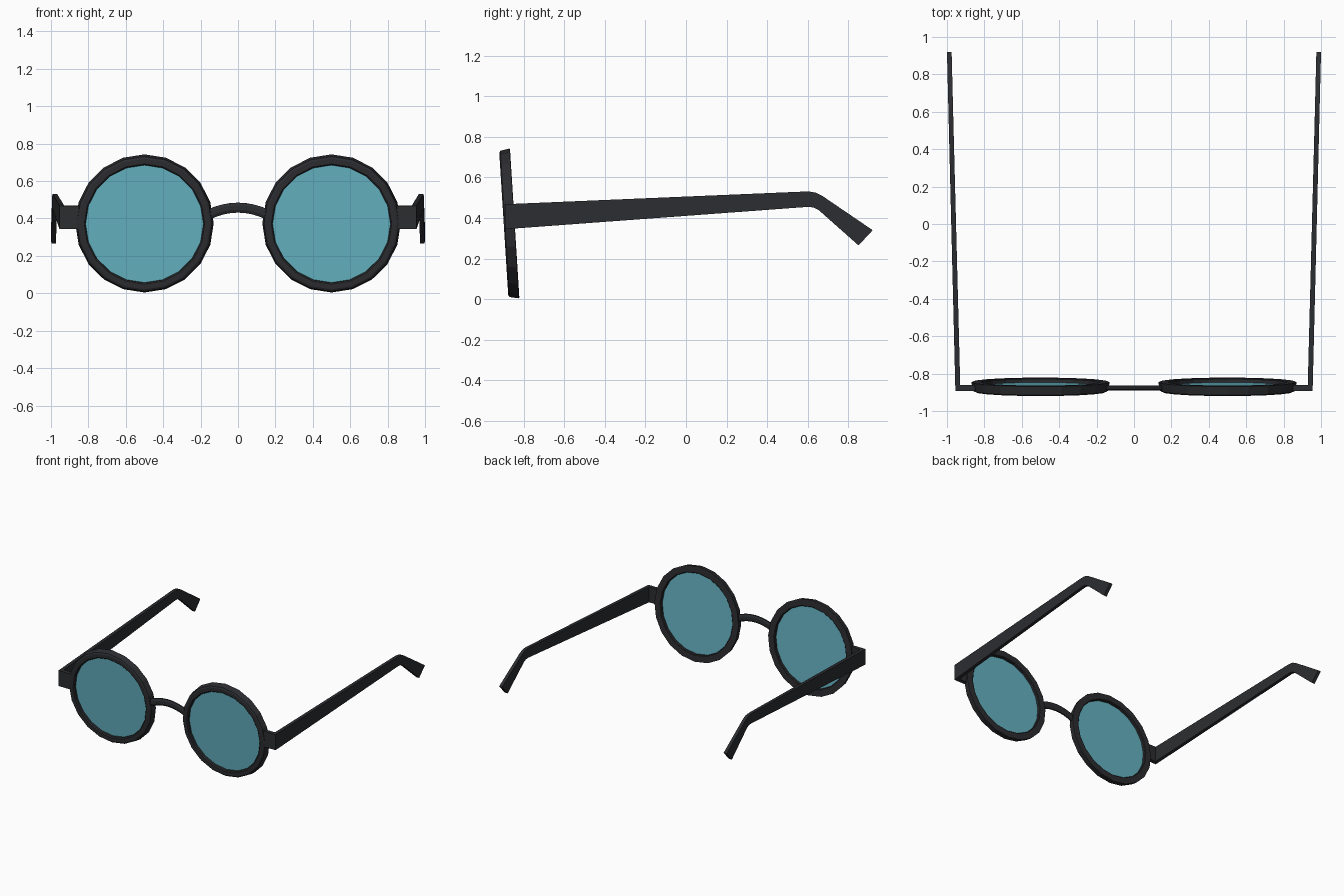
import bpy, bmesh, math
from mathutils import Matrix, Vector

if "Cube" in bpy.data.objects:
    bpy.data.objects.remove(bpy.data.objects["Cube"])


def material(name, color):
    m = bpy.data.materials.new(name)
    m.diffuse_color = color
    m.use_nodes = True
    m.node_tree.nodes["Principled BSDF"].inputs["Base Color"].default_value = m.diffuse_color
    return m


FRAME = material("dark_frame", (0.025, 0.026, 0.03, 1))
GLASS = material("tinted_glass", (0.13, 0.45, 0.54, 0.75))
SIDES = 20
TILT = Matrix.Translation((0.5, -0.871, 0.372)) @ Matrix.Rotation(math.radians(3.6), 4, 'X')


def finish(name, bm, mat, mirror=True):
    bmesh.ops.recalc_face_normals(bm, faces=bm.faces)
    me = bpy.data.meshes.new(name)
    bm.to_mesh(me)
    bm.free()
    me.materials.append(mat)
    ob = bpy.data.objects.new(name, me)
    bpy.context.collection.objects.link(ob)
    if mirror:
        mod = ob.modifiers.new("Mirror", 'MIRROR')
        mod.use_mirror_merge = False
    return ob


def loft(bm, sections, closed=False):
    """Join equal-sized loops of points into a skin, capped unless closed."""
    rings = [[bm.verts.new(p) for p in s] for s in sections]
    n = len(rings[0])
    for i in range(len(rings) if closed else len(rings) - 1):
        a, b = rings[i], rings[(i + 1) % len(rings)]
        for j in range(n):
            k = (j + 1) % n
            bm.faces.new((a[j], a[k], b[k], b[j]))
    if not closed:
        bm.faces.new(rings[0])
        bm.faces.new(rings[-1])


def on_circle(r, y, i):
    a = 2 * math.pi * i / SIDES
    return TILT @ Vector((r * math.sin(a), y, r * math.cos(a)))


# Round rims: lathed (radius, depth) profile
rim = [(0.315, -0.020), (0.322, -0.027), (0.350, -0.027), (0.361, -0.021),
       (0.370, 0.025), (0.366, 0.027), (0.320, 0.027), (0.315, 0.022)]
bm = bmesh.new()
loft(bm, [[on_circle(r, y, i) for r, y in rim] for i in range(SIDES)], closed=True)
finish("rim", bm, FRAME)

# Lenses: thin discs inside the rims
bm = bmesh.new()
loft(bm, [[on_circle(0.317, y, i) for i in range(SIDES)] for y in (-0.004, 0.004)])
finish("lens", bm, GLASS)

# Arched bridge with an eight-sided oval section
bm = bmesh.new()
sections = []
for i in range(9):
    t = -1 + i / 4
    x, z = 0.155 * t, 0.458 - 0.036 * t * t
    nrm = Vector((0.46 * t, 0, 1)).normalized()
    sections.append([Vector((x, -0.876, z)) + nrm * 0.029 * math.cos(a) + Vector((0, 0.014 * math.sin(a), 0))
                     for a in [math.pi / 8 + j * math.pi / 4 for j in range(8)]])
loft(bm, sections)
finish("bridge", bm, FRAME, mirror=False)

# Temple arms with end pieces: one strip, turned at the hinge, hooked at the ear


def outer_x(y):
    return 0.955 + 0.045 * (y + 0.89) / 1.81


sections = []
for xo, xi in ((0.85, 0.85), (0.955, 0.929)):
    sections.append([(xo, -0.892, 0.468), (xi, -0.862, 0.469), (xi, -0.862, 0.347), (xo, -0.892, 0.345)])
# top y, top z, bottom y, bottom z
for yt, zt, yb, zb in ((0.575, 0.53, 0.575, 0.453), (0.61, 0.53, 0.605, 0.455),
                       (0.64, 0.525, 0.63, 0.451), (0.67, 0.51, 0.655, 0.438),
                       (0.92, 0.34, 0.85, 0.265)):
    ot, ob = outer_x(yt), outer_x(yb)
    sections.append([(ot, yt, zt), (ot - 0.025, yt, zt), (ob - 0.025, yb, zb), (ob, yb, zb)])
bm = bmesh.new()
loft(bm, sections)
finish("temple_arm", bm, FRAME)
